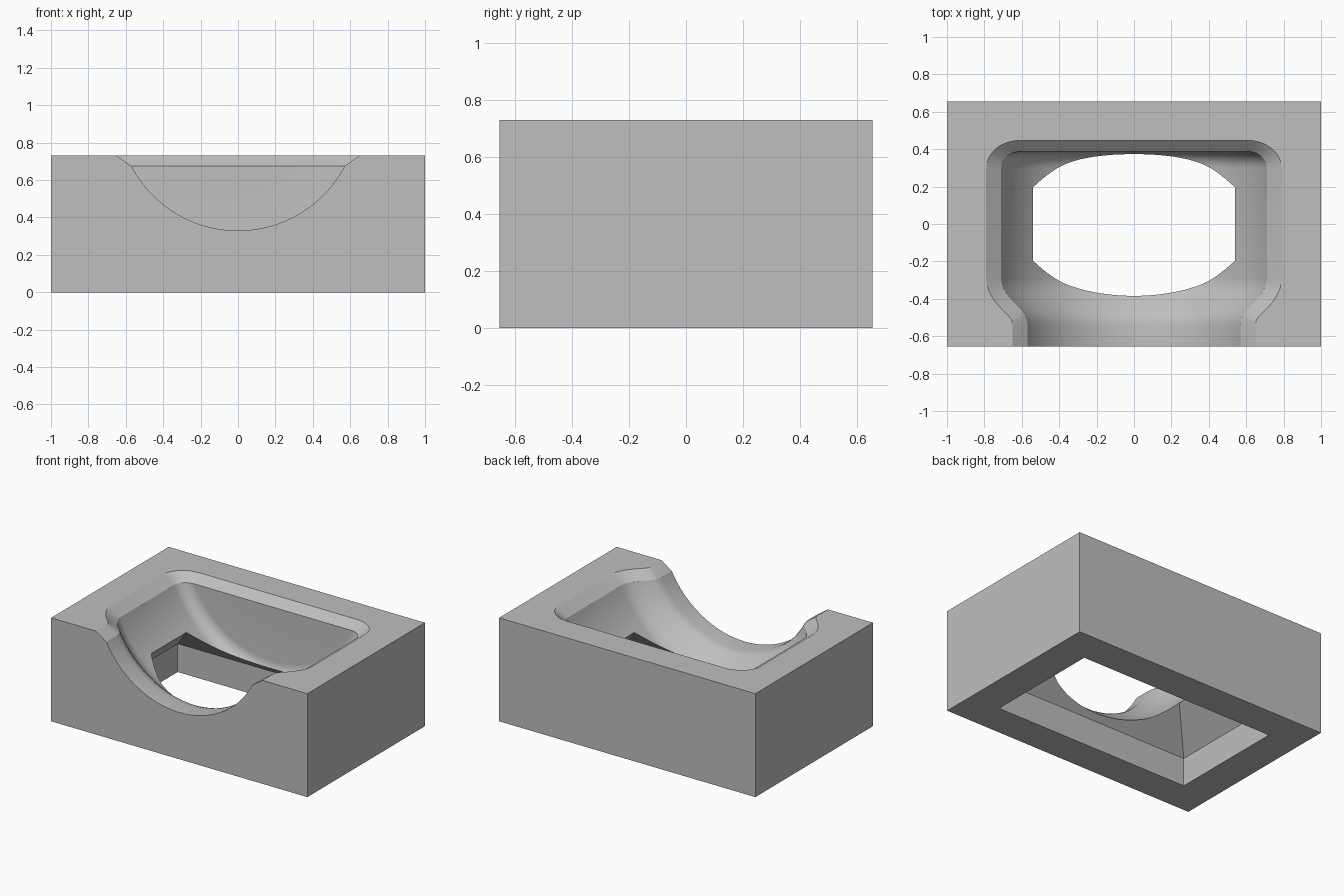
import bpy, bmesh
from math import sin, cos, pi, sqrt, radians
from mathutils import Vector

cube = bpy.data.objects.get("Cube")
if cube:
    bpy.data.objects.remove(cube, do_unlink=True)

grey = bpy.data.materials.new("plain grey")
grey.use_nodes = True
colour = (0.52, 0.52, 0.52, 1)
grey.diffuse_color = colour
grey.node_tree.nodes["Principled BSDF"].inputs["Base Color"].default_value = colour


def loft(name, rings):
    """Closed solid through matching rings of points, capped at both ends."""
    bm = bmesh.new()
    loops = [[bm.verts.new(p) for p in ring] for ring in rings]
    n = len(loops[0])
    for a, b in zip(loops, loops[1:]):
        for i in range(n):
            j = (i + 1) % n
            bm.faces.new((a[i], a[j], b[j], b[i]))
    bm.faces.new(loops[0])
    bm.faces.new(loops[-1])
    bmesh.ops.recalc_face_normals(bm, faces=bm.faces)
    mesh = bpy.data.meshes.new(name)
    bm.to_mesh(mesh)
    bm.free()
    mesh.materials.append(grey)
    obj = bpy.data.objects.new(name, mesh)
    bpy.context.collection.objects.link(obj)
    return obj


def rect(x, y, z):
    return [(-x, -y, z), (x, -y, z), (x, y, z), (-x, y, z)]


# Solid block
block = loft("cradle_block", [rect(1, 0.655, 0), rect(1, 0.655, 0.73)])

# Turned cavity: narrow neck at the front, wide bowl, filleted back wall
AXIS_Z, BOWL, FILLET, BACK = 0.973, 0.77, 0.09, 0.387
profile = [(-0.72, 0.643), (-0.54, 0.643), (-0.51, 0.647), (-0.485, 0.656),
           (-0.455, 0.677), (-0.42, 0.709), (-0.385, 0.737), (-0.355, 0.754),
           (-0.325, 0.766), (-0.295, BOWL)]
for k in range(9):
    t = k / 8 * pi / 2
    profile.append((BACK - FILLET + FILLET * sin(t), BOWL - FILLET + FILLET * cos(t)))
SEGS = 128
bowl = loft("bowl_cutter", [
    [(r * cos(2 * pi * i / SEGS), y, AXIS_Z + r * sin(2 * pi * i / SEGS))
     for i in range(SEGS)] for y, r in profile])

# Chamfer around the cavity rim, following the cavity outline
RIM_Z, DEPTH = 0.675, 0.055
half = [Vector((sqrt(r * r - (AXIS_Z - RIM_Z) ** 2), y)) for y, r in profile]
half.append(Vector((0, BACK)))
outer = []
for i, p in enumerate(half):
    d = half[min(i + 1, len(half) - 1)] - half[max(i - 1, 0)]
    d.normalize()
    outer.append(p + Vector((d.y * 0.08, -d.x * 0.06)))
outer[0].y = half[0].y


def mirrored(points, z):
    full = points + [Vector((-p.x, p.y)) for p in reversed(points[:-1])]
    return [(p.x, p.y, z) for p in full]


over = 1.2
above = [a.lerp(b, over) for a, b in zip(half, outer)]
for pts in (above, half):
    pts[-1].x = 0
chamfer = loft("chamfer_cutter", [mirrored(half, RIM_Z),
                                  mirrored(above, RIM_Z + DEPTH * over)])

# Rectangular opening underneath, tapering inward at 45 degrees
opening = loft("opening_cutter", [rect(0.765, 0.42, -0.1), rect(0.765, 0.42, 0.2),
                                  rect(0.415, 0.07, 0.55)])

# Carve the block and keep the result
cutters = [bowl, chamfer, opening]
for c in cutters:
    c.hide_render = True
    mod = block.modifiers.new(c.name, "BOOLEAN")
    mod.operation = "DIFFERENCE"
    mod.solver = "EXACT"
    mod.object = c
bpy.context.view_layer.update()
graph = bpy.context.evaluated_depsgraph_get()
carved = bpy.data.meshes.new_from_object(block.evaluated_get(graph))
block.modifiers.clear()
block.data = carved
for c in cutters:
    bpy.data.objects.remove(c, do_unlink=True)

# Smooth curves, crisp edges
bpy.ops.object.select_all(action="DESELECT")
block.select_set(True)
bpy.context.view_layer.objects.active = block
bpy.ops.object.shade_smooth_by_angle(angle=radians(25))
